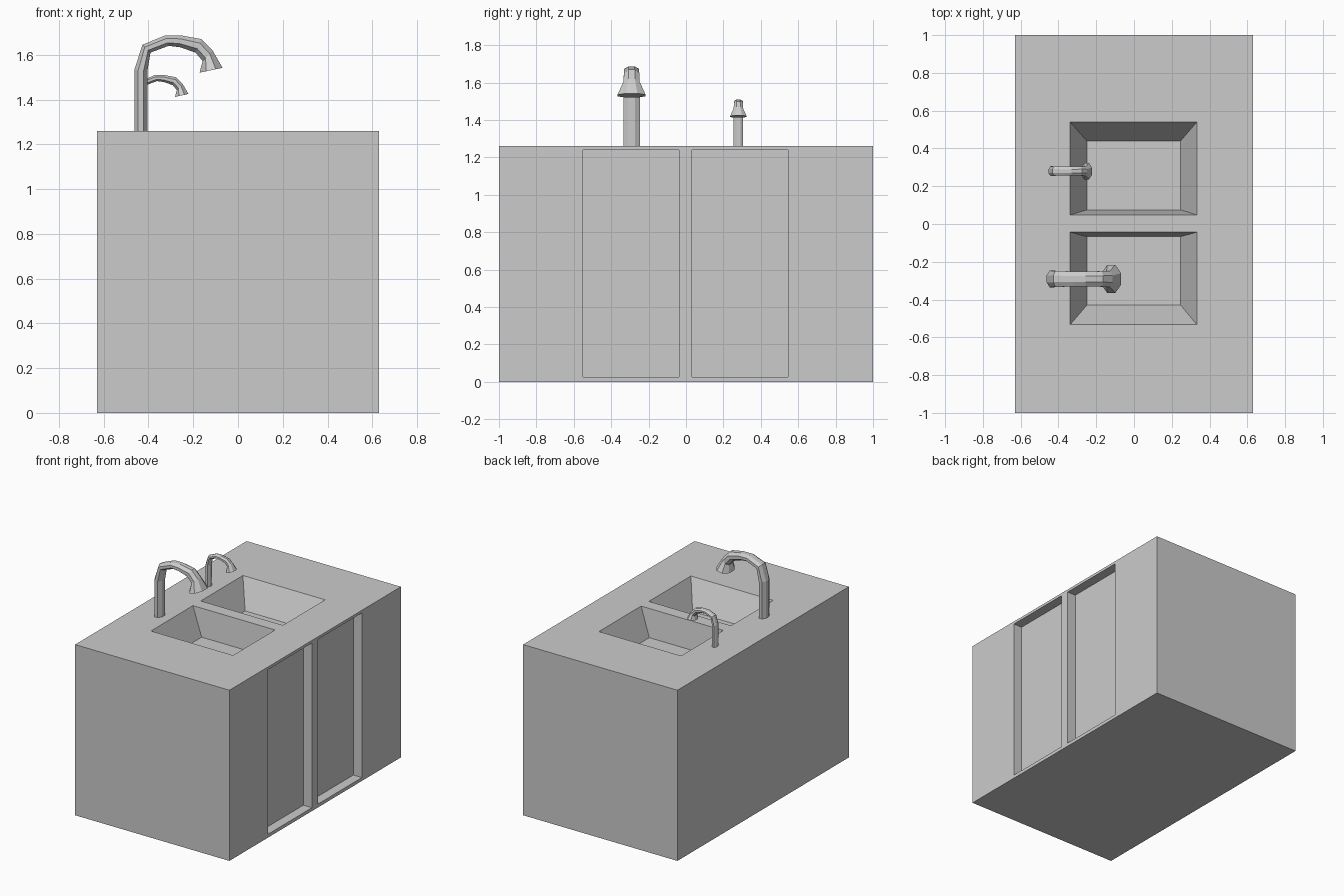
import bpy, math
from mathutils import Vector

if "Cube" in bpy.data.objects:
    bpy.data.objects.remove(bpy.data.objects["Cube"])


def mesh_object(name, verts, faces):
    me = bpy.data.meshes.new(name)
    me.from_pydata(verts, [], faces)
    ob = bpy.data.objects.new(name, me)
    bpy.context.collection.objects.link(ob)
    return ob


def loft(name, rings):
    """Skin equal-sized closed rings and cap both ends."""
    n = len(rings[0])
    verts = [p for r in rings for p in r]
    faces = [tuple(reversed(range(n))), tuple(range(len(verts) - n, len(verts)))]
    for k in range(len(rings) - 1):
        for i in range(n):
            j = (i + 1) % n
            faces.append((k * n + i, k * n + j, (k + 1) * n + j, (k + 1) * n + i))
    return mesh_object(name, verts, faces)


def rect(x0, x1, y0, y1, z):
    return [Vector(p) for p in ((x0, y0, z), (x1, y0, z), (x1, y1, z), (x0, y1, z))]


def box(name, x0, x1, y0, y1, z0, z1):
    return loft(name, [rect(x0, x1, y0, y1, z0), rect(x0, x1, y0, y1, z1)])


def carve(target, cutter):
    mod = target.modifiers.new("cut", 'BOOLEAN')
    mod.operation, mod.solver, mod.object = 'DIFFERENCE', 'EXACT', cutter
    cutter.hide_render = True
    bpy.context.view_layer.objects.active = target
    bpy.ops.object.modifier_apply(modifier=mod.name)
    bpy.data.objects.remove(cutter)


# Cabinet body
TOP = 1.26
cabinet = box("cabinet", -0.63, 0.63, -1, 1, 0, TOP)

# Two door recesses in the right side
for y0, y1 in ((-0.551, -0.037), (0.031, 0.545)):
    carve(cabinet, box("door_cutter", 0.56, 0.8, y0, y1, 0.025, 1.24))

# Two tapered basins; the cutter's slope continues a little above the counter
for (t0, t1), (b0, b1) in (((0.048, 0.54), (0.075, 0.44)),
                           ((-0.533, -0.043), (-0.43, -0.067))):
    low = rect(-0.25, 0.247, b0, b1, TOP - 0.2)
    rim = rect(-0.338, 0.333, t0, t1, TOP)
    over = [a.lerp(b, 1.1) for a, b in zip(low, rim)]
    carve(cabinet, loft("basin_cutter", [low, over]))

# Faucet stations: outer (x, z), inner (x, z), half width; z above the counter
FAUCET = [
    ((-.463, 0), (-.405, 0), .044),
    ((-.463, .273), (-.405, .265), .044),
    ((-.427, .385), (-.391, .350), .042),
    ((-.324, .427), (-.310, .380), .040),
    ((-.257, .427), (-.260, .374), .040),
    ((-.163, .410), (-.190, .350), .041),
    ((-.114, .360), (-.158, .312), .043),
    ((-.069, .282), (-.172, .260), .075),
]


def faucet(name, x_shift, y, scale):
    rings = []
    for o, i, w in FAUCET:
        o, i = Vector((o[0], 0, o[1])), Vector((i[0], 0, i[1]))
        mid, half = (o + i) / 2, (o - i) / 2
        ring = []
        for k in range(8):
            a = math.radians(22.5 + 45 * k)
            r = 1 / math.cos(math.radians(22.5))
            p = mid + half * r * math.cos(a) - Vector((0, w * r * math.sin(a), 0))
            ring.append(p * scale + Vector((x_shift, y, TOP)))
        rings.append(ring)
    ob = loft(name, rings)
    # Consistent outward normals
    import bmesh
    bm = bmesh.new()
    bm.from_mesh(ob.data)
    bmesh.ops.recalc_face_normals(bm, faces=bm.faces)
    bm.to_mesh(ob.data)
    bm.free()


faucet("large_faucet", 0, -0.291, 1)
faucet("small_faucet", -0.181, 0.28, 0.585)
